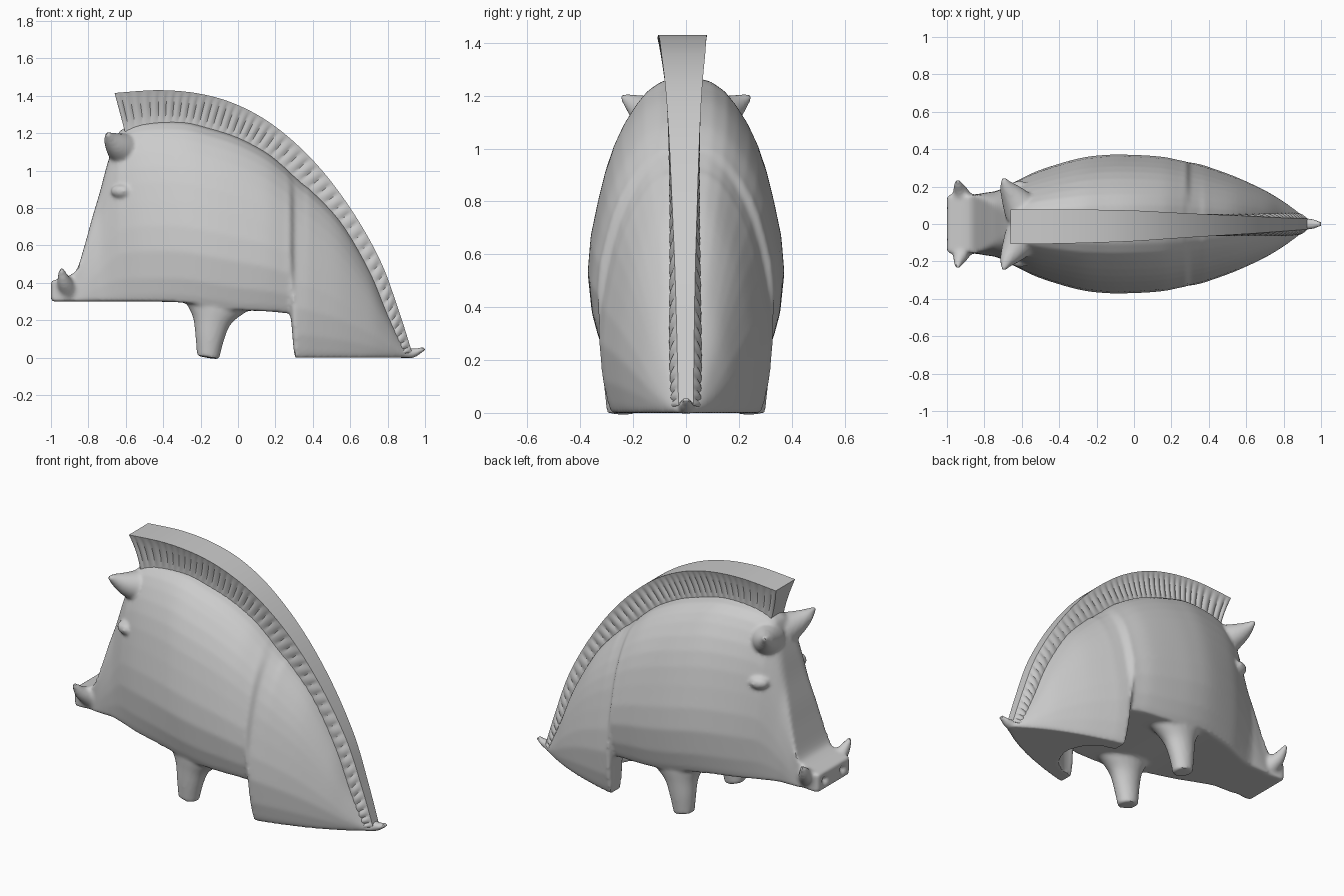
import bpy, bmesh, math
from mathutils import Vector

if "Cube" in bpy.data.objects:
    bpy.data.objects.remove(bpy.data.objects["Cube"])


def spline(rows, t):
    """Catmull-Rom through equal-length tuples, t in 0..len-1."""
    i = min(int(t), len(rows) - 2)
    u = t - i
    p0, p1, p2, p3 = (rows[max(0, min(len(rows) - 1, i + k))] for k in (-1, 0, 1, 2))
    return [0.5 * (2 * b + (c - a) * u + (2 * a - 5 * b + 4 * c - d) * u * u
                   + (3 * b - a - 3 * c + d) * u ** 3)
            for a, b, c, d in zip(p0, p1, p2, p3)]


def loft(name, rings):
    """Closed skin over a list of equal-sized rings."""
    bm = bmesh.new()
    vs = [[bm.verts.new(p) for p in ring] for ring in rings]
    n = len(vs[0])
    for a, b in zip(vs, vs[1:]):
        for j in range(n):
            bm.faces.new((a[j], a[(j + 1) % n], b[(j + 1) % n], b[j]))
    bm.faces.new(vs[0])
    bm.faces.new(vs[-1])
    bmesh.ops.recalc_face_normals(bm, faces=bm.faces)
    me = bpy.data.meshes.new(name)
    bm.to_mesh(me)
    bm.free()
    ob = bpy.data.objects.new(name, me)
    bpy.context.collection.objects.link(ob)
    return ob


def horn(name, pts, side=1, n=20):
    """Tapered round limb; pts are (x, y, z, rx, ry) with y mirrored by side."""
    ctr = [Vector((p[0], p[1] * side, p[2])) for p in pts]
    q = Vector((0, 0, 1)).rotation_difference(ctr[-1] - ctr[0])
    rings = []
    steps = 4 * (len(pts) - 1)
    for k in range(steps + 1):
        x, y, z, rx, ry = spline(pts, k / 4)
        c = Vector((x, y * side, z))
        rings.append([c + q @ Vector((rx * math.cos(a), ry * math.sin(a), 0))
                      for a in (2 * math.pi * j / n for j in range(n))])
    return loft(name, rings)


def ball(name, loc, scale, tilt=0):
    bpy.ops.mesh.primitive_uv_sphere_add(segments=32, ring_count=16, location=loc,
                                         rotation=(0, 0, tilt))
    ob = bpy.context.object
    ob.name = name
    ob.scale = scale
    return ob


def activate(ob):
    bpy.ops.object.select_all(action='DESELECT')
    ob.select_set(True)
    bpy.context.view_layer.objects.active = ob


# Body: stations of (x, bottom z, top z, half width) from snout to tail
stations = [(-1, .3, .41, .16), (-.96, .3, .42, .165), (-.9, .3, .44, .16),
            (-.86, .3, .475, .165), (-.82, .3, .6, .17), (-.78, .3, .745, .175),
            (-.74, .3, .88, .18), (-.7, .3, 1.03, .195), (-.66, .3, 1.15, .215),
            (-.62, .3, 1.22, .235), (-.5, .3, 1.26, .29), (-.3, .295, 1.265, .35),
            (-.15, .275, 1.23, .37), (0, .255, 1.18, .37), (.15, .248, 1.1, .36),
            (.25, .238, 1.02, .34), (.28, .225, .99, .335), (.305, 0, .97, .33),
            (.35, 0, .93, .32), (.4, 0, .89, .305), (.55, 0, .73, .25),
            (.7, 0, .48, .18), (.8, 0, .25, .12), (.89, 0, .07, .055), (.94, 0, .025, .02)]
# Half cross-section as (height fraction, width fraction)
profile = [(0, .5), (0, .86), (.04, .9), (.13, .96), (.28, 1), (.42, .97), (.55, .9),
           (.66, .83), (.75, .75), (.83, .65), (.9, .53), (.95, .42), (.985, .28), (1, .12)]
rings = []
for k in range(6 * (len(stations) - 1) + 1):
    x, zb, zt, w = spline(stations, k / 6)
    zb = max(zb, 0)
    box = max(0, min(1, (-.6 - x) / .25)) ** 1.5      # squarer towards the snout
    half = [(w * (f + (.95 - f) * box), zb + s * (zt - zb)) for s, f in profile]
    rings.append([(x, y, z) for y, z in half] + [(x, -y, z) for y, z in reversed(half)])
body = loft("boar_body", rings)

# Arch between the hind feet, and the nostrils
bpy.ops.mesh.primitive_cylinder_add(vertices=48, radius=1, depth=.46, location=(.3, 0, 0))
arch = bpy.context.object
arch.name = "hind_arch_cutter"
arch.scale = (.2, .19, 1)
cutters = [arch] + [ball("nostril_cutter", (-1.005, s * .085, .355), (.03, .03, .024))
                    for s in (-1, 1)]
activate(body)
for c in cutters:
    c.hide_render = True
    m = body.modifiers.new("cut", 'BOOLEAN')
    m.operation = 'DIFFERENCE'
    m.solver = 'EXACT'
    m.object = c
    bpy.ops.object.modifier_apply(modifier=m.name)
for c in cutters:
    bpy.data.objects.remove(c)

# Front legs, ears, tusks, eyes on both sides, and the tail
parts = []
for s in (-1, 1):
    parts.append(horn("front_leg", [(-.16, .245, 0, .06, .055), (-.152, .245, .1, .077, .065),
                                    (-.14, .24, .19, .1, .075), (-.125, .235, .25, .145, .085),
                                    (-.11, .23, .3, .2, .09)], s))
    parts.append(horn("ear", [(-.6, .08, 1.11, .1, .1), (-.65, .155, 1.14, .065, .065),
                              (-.685, .205, 1.172, .035, .035),
                              (-.7, .245, 1.2, .01, .01)], s))
    parts.append(horn("tusk", [(-.91, .12, .37, .06, .06), (-.93, .18, .41, .038, .038),
                               (-.94, .21, .445, .024, .024),
                               (-.945, .235, .48, .009, .009)], s))
    parts.append(ball("eye", (-.63, s * .195, .89), (.055, .032, .034), s * .45))
parts.append(horn("tail", [(.88, 0, .03, .035, .035), (.94, 0, .025, .025, .03),
                           (1.0, 0, .05, .01, .018)]))

# Fuse everything into one smooth skin
activate(body)
for p in parts:
    p.select_set(True)
bpy.ops.object.join()
remesh = body.modifiers.new("fuse", 'REMESH')
remesh.mode = 'VOXEL'
remesh.voxel_size = .011
soften = body.modifiers.new("soften", 'SMOOTH')
soften.factor = .5
soften.iterations = 5
for name in ("fuse", "soften"):
    bpy.ops.object.modifier_apply(modifier=name)
bpy.ops.object.shade_smooth_by_angle(angle=math.radians(40))

# Mane: rows of (outer x, z, base x, z, top half width, base half width)
crest = [(-.66, 1.415, -.605, 1.21, .093, .062), (-.42, 1.43, -.42, 1.25, .092, .06),
         (-.2, 1.41, -.24, 1.235, .088, .058), (0, 1.35, -.06, 1.18, .082, .056),
         (.2, 1.235, .11, 1.105, .07, .054), (.41, 1.045, .31, .955, .058, .054),
         (.6, .8, .52, .74, .048, .055), (.76, .52, .7, .46, .038, .058),
         (.86, .25, .81, .19, .032, .06), (.93, .03, .87, .015, .028, .055)]
depths = [0, .06, .14, .25, .4, .55, .7, .85, 1, 1.2]
last, ribs = len(crest) - 1, 46
rings = []
for k in range(ribs * 6 + 1):
    t = last * k / (ribs * 6)
    xo, zo, xb, zb, top, base = spline(crest, t)
    groove = .009 * (abs(math.sin(math.pi * ribs * t / last)) - .5)
    yc = -.015 * (1 - t / last)
    half = []
    for d in depths:
        c = max(0, 1 - d) ** 2
        h = top * c + base * (1 - c) + groove * math.sin(math.pi * min(d, 1))
        half.append((xo + (xb - xo) * d, h, max(.004, zo + (zb - zo) * d)))
    rings.append([(x, yc + h, z) for x, h, z in half]
                 + [(x, yc - h, z) for x, h, z in reversed(half)])
mane = loft("mane", rings)
activate(mane)
bpy.ops.object.shade_smooth_by_angle(angle=math.radians(40))
